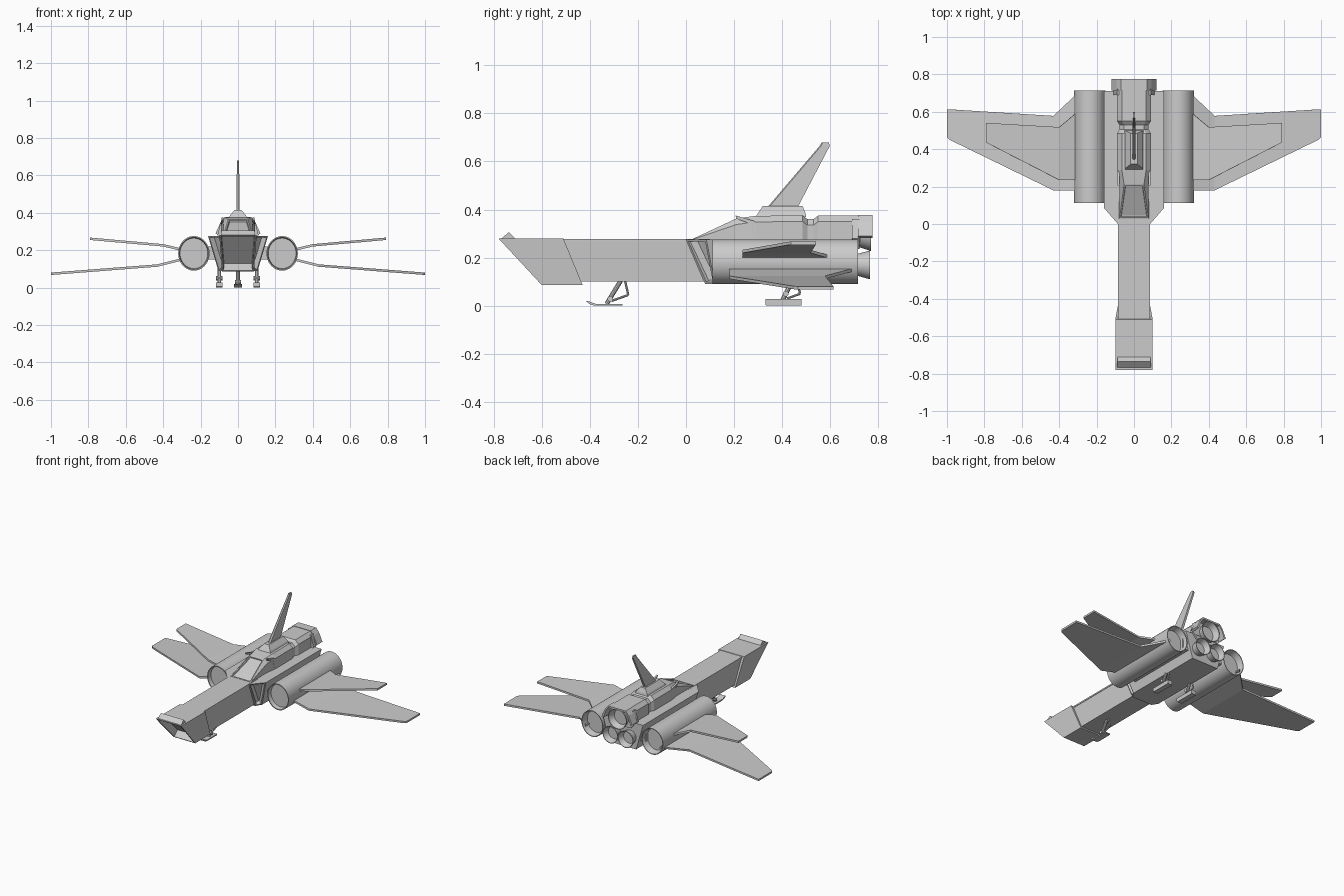
import bpy, bmesh
from math import sin, cos, pi, radians
from mathutils import Vector

if "Cube" in bpy.data.objects:
    bpy.data.objects.remove(bpy.data.objects["Cube"])


def finish(name, bm, smooth=False, mirror=False, solid=0):
    bmesh.ops.recalc_face_normals(bm, faces=bm.faces)
    me = bpy.data.meshes.new(name)
    bm.to_mesh(me)
    bm.free()
    if smooth:
        me.shade_smooth()
        me.set_sharp_from_angle(angle=radians(35))
    ob = bpy.data.objects.new(name, me)
    bpy.context.collection.objects.link(ob)
    if solid:
        m = ob.modifiers.new("thickness", "SOLIDIFY")
        m.thickness, m.offset = solid, 0
    if mirror:
        ob.modifiers.new("mirror", "MIRROR")
    return ob


def loft(name, sections, recesses=(), **kw):
    """Skin closed rings of points; recess = (near point, rim, depth)."""
    bm = bmesh.new()
    rings = [[bm.verts.new(p) for p in s] for s in sections]
    n = len(rings[0])
    for a, b in zip(rings, rings[1:]):
        for i in range(n):
            j = (i + 1) % n
            bm.faces.new((a[i], a[j], b[j], b[i]))
    bm.faces.new(rings[0])
    bm.faces.new(rings[-1][::-1])
    bmesh.ops.recalc_face_normals(bm, faces=bm.faces)
    for near, rim, depth in recesses:
        f = min(bm.faces, key=lambda q: (q.calc_center_median() - Vector(near)).length)
        bmesh.ops.inset_individual(bm, faces=[f], thickness=rim)
        bmesh.ops.inset_individual(bm, faces=[f], thickness=0.003, depth=-depth)
    return finish(name, bm, **kw)


def trapezoid(wt, yt, zt, wb, yb, zb):
    return [(-wt, yt, zt), (wt, yt, zt), (wb, yb, zb), (-wb, yb, zb)]


def box(name, x, y0, y1, z0, z1, w, **kw):
    return loft(name, [[(x - w, y, z0), (x + w, y, z0), (x + w, y, z1), (x - w, y, z1)]
                       for y in (y0, y1)], **kw)


def side_plate(name, yz, x, w, **kw):
    return loft(name, [[(x + s * w, y, z) for y, z in yz] for s in (-1, 1)], **kw)


def lathe(name, profile, cx, cz, sx=1, sz=1, seg=40):
    """Revolve (radius, y) points around a y-parallel axis."""
    bm = bmesh.new()
    rings = [[bm.verts.new((cx + r * sx * cos(2 * pi * k / seg), y, cz + r * sz * sin(2 * pi * k / seg)))
              for k in range(seg)] for r, y in profile]
    for a, b in zip(rings, rings[1:]):
        for i in range(seg):
            j = (i + 1) % seg
            bm.faces.new((a[i], a[j], b[j], b[i]))
    bm.faces.new(rings[0])
    bm.faces.new(rings[-1][::-1])
    return finish(name, bm, smooth=True)


def rod(name, a, b, r, seg=10, mirror=False):
    a, b = Vector(a), Vector(b)
    rot = (b - a).to_track_quat('Z', 'Y')
    ring = [rot @ Vector((r * cos(2 * pi * k / seg), r * sin(2 * pi * k / seg), 0)) for k in range(seg)]
    return loft(name, [[p + c for p in ring] for c in (a, b)], smooth=True, mirror=mirror)


# Nose block with hollow slanted front, and long neck with its deck
loft("nose_block", [trapezoid(.1, -.78, .28, .085, -.6, .086),
                    trapezoid(.1, -.51, .28, .085, -.43, .086)],
     [((0, -.69, .18), .012, .05)])
loft("neck", [trapezoid(.083, -.53, .27, .075, -.47, .1),
              trapezoid(.083, .12, .27, .075, .12, .1)])
box("neck_deck", 0, -.515, .1, .267, .277, .086)

# Main hull with angled shoulder intakes
loft("hull", [trapezoid(.086, .0, .275, .08, .08, .09),
              trapezoid(.16, .085, .275, .105, .12, .09),
              trapezoid(.16, .71, .275, .105, .71, .09)],
     [((.108, .07, .18), .012, .03), ((-.108, .07, .18), .012, .03)])

# Upper fuselage with cockpit slope and waist notch
sections = []
for y, w, top in [(.03, .08, .279), (.21, .078, .363), (.29, .09, .374), (.485, .09, .375),
                  (.505, .078, .36), (.53, .078, .36), (.55, .09, .375), (.725, .09, .375)]:
    c = min(.025, (top - .27) * .3)
    sections.append([(-w, y, .265), (-w, y, top - c), (-w + c, y, top),
                     (w - c, y, top), (w, y, top - c), (w, y, .265)])
loft("upper_fuselage", sections, [((0, .12, .32), .01, .008)])

# Canopy rear side trim
side_plate("canopy_trim", [(.205, .376), (.285, .352), (.295, .3), (.28, .29), (.27, .34), (.21, .362)],
           .083, .006, mirror=True)

# Tail fin and its plinth
loft("fin_base", [[(-w, y0, z), (w, y0, z), (w, y1, z), (-w, y1, z)]
                  for w, y0, y1, z in [(.05, .29, .5, .37), (.043, .3, .497, .385), (.018, .32, .485, .415)]])
loft("tail_fin", [[(-w, y0, z), (0, y0 - .006, z), (w, y0, z), (w, y1, z), (-w, y1, z)]
                  for w, y0, y1, z in [(.009, .345, .465, .41), (.006, .562, .598, .665), (.005, .57, .594, .68)]])

# Engine nacelles, open at both ends
for side, s in (("left", -1), ("right", 1)):
    lathe("nacelle_" + side, [(.074, .14), (.078, .111), (.084, .111), (.084, .715), (.079, .715), (.07, .67)],
          s * .236, .183, 1, 1.1)
    # Pylon joining hull and nacelle
    box("pylon_" + side, s * .14, .16, .69, .15, .22, .03)
    # Lower rear exhaust
    lathe("lower_exhaust_" + side, [(.044, .68), (.046, .715), (.06, .765), (.056, .765), (.042, .725)],
          s * .06, .17)

# Upper rear exhaust and hood
lathe("upper_exhaust", [(.055, .69), (.056, .72), (.073, .77), (.068, .77), (.052, .728)], 0, .3)
hood = [(-.07, .378), (.07, .378), (.093, .35), (.12, .29), (.108, .282), (.083, .345), (.065, .366),
        (-.065, .366), (-.083, .345), (-.108, .282), (-.12, .29), (-.093, .35)]
loft("exhaust_hood", [[(x, y, z) for x, z in hood] for y in (.715, .776)])
loft("exhaust_backing", [[(x, y, z) for x, z in [(-.09, .36), (.09, .36), (.11, .28), (.07, .235), (-.07, .235), (-.11, .28)]]
                         for y in (.69, .722)])


# Wings: inner panel bent against the outer panel
def wing(name, stations):
    bm = bmesh.new()
    rows = [(bm.verts.new((x, a, z)), bm.verts.new((x, b, z))) for x, a, b, z in stations]
    for p, q in zip(rows, rows[1:]):
        bm.faces.new((p[0], q[0], q[1], p[1]))
    finish(name, bm, solid=.013, mirror=True)


wing("lower_wings", [(.29, .18, .71, .153), (.43, .18, .578, .118), (.985, .45, .613, .075), (1.0, .465, .613, .074)])
wing("upper_wings", [(.29, .235, .61, .2), (.4, .235, .518, .226), (.78, .43, .54, .26), (.79, .437, .54, .26)])

# Front landing skid
side_plate("front_skid", [(-.415, .018), (-.4, .006), (-.38, 0), (-.265, 0), (-.265, .008), (-.375, .008), (-.41, .02)],
           0, .022)
rod("front_leg", (0, -.33, .008), (0, -.265, .115), .01)
rod("front_brace", (0, -.31, .02), (0, -.24, .045), .005)
rod("front_link", (0, -.24, .045), (0, -.255, .11), .005)
rod("front_hinge", (-.016, -.315, .028), (.016, -.315, .028), .012)

# Rear landing skids
side_plate("rear_skids", [(.33, .005), (.335, 0), (.48, 0), (.48, .028), (.33, .028)], .1, .018, mirror=True)
rod("rear_legs", (.1, .4, .02), (.1, .445, .11), .01, mirror=True)
rod("rear_braces", (.1, .42, .03), (.1, .475, .05), .005, mirror=True)
rod("rear_links", (.1, .475, .05), (.1, .46, .1), .005, mirror=True)
rod("rear_hinges", (.083, .415, .05), (.117, .415, .05), .012, mirror=True)
